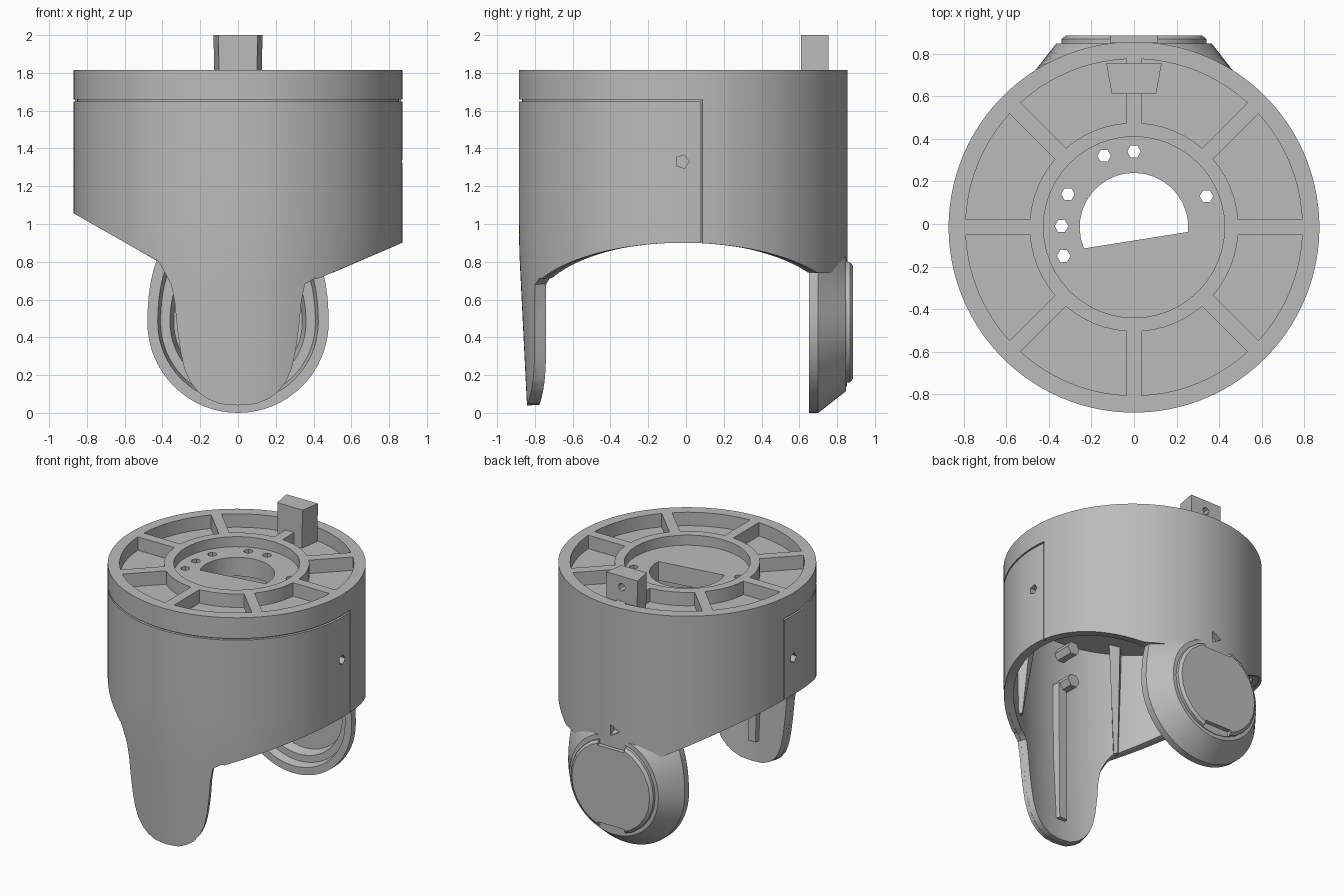
import bpy, bmesh, math
from math import sin, cos, pi, radians, asin
from mathutils import Vector

if "Cube" in bpy.data.objects:
    bpy.data.objects.remove(bpy.data.objects["Cube"])

CY = -0.015          # cylinder axis in y
R = 0.87             # outer radius
TOP, SEAM = 1.815, 1.655
parts = []

grey = bpy.data.materials.new("plain_grey")
grey.use_nodes = True
grey.diffuse_color = (0.5, 0.5, 0.5, 1)
grey.node_tree.nodes["Principled BSDF"].inputs["Base Color"].default_value = (0.5, 0.5, 0.5, 1)


def loft(name, rings, closed=False, keep=True):
    """Bridge rings of points; cap the ends unless the loft closes on itself."""
    bm = bmesh.new()
    rows = [[bm.verts.new(p) for p in ring] for ring in rings]
    n = len(rows[0])
    for i in range(len(rows) if closed else len(rows) - 1):
        a, b = rows[i], rows[(i + 1) % len(rows)]
        for j in range(n):
            k = (j + 1) % n
            bm.faces.new((a[j], a[k], b[k], b[j]))
    if not closed:
        bm.faces.new(rows[0])
        bm.faces.new(rows[-1])
    bmesh.ops.recalc_face_normals(bm, faces=bm.faces)
    mesh = bpy.data.meshes.new(name)
    bm.to_mesh(mesh)
    bm.free()
    obj = bpy.data.objects.new(name, mesh)
    bpy.context.collection.objects.link(obj)
    if keep:
        mesh.materials.append(grey)
        parts.append(obj)
    return obj


def prism(name, outline, z0, z1, keep=True):
    return loft(name, [[(x, y, z) for x, y in outline] for z in (z0, z1)], keep=keep)


def rod(name, r, n, p, q, keep=True):
    p, q = Vector(p), Vector(q)
    turn = (q - p).to_track_quat("Z", "Y")
    circle = [turn @ Vector((r * cos(2 * pi * i / n), r * sin(2 * pi * i / n), 0)) for i in range(n)]
    return loft(name, [[c + e for c in circle] for e in (p, q)], keep=keep)


def arc(r, a0, a1, n):
    return [(r * cos(a0 + (a1 - a0) * i / n), CY + r * sin(a0 + (a1 - a0) * i / n)) for i in range(n + 1)]


def cut(targets, cutters):
    """Subtract every cutter from every target, then delete the cutters."""
    for t in targets:
        for c in cutters:
            m = t.modifiers.new("cut", "BOOLEAN")
            m.operation, m.solver, m.object = "DIFFERENCE", "EXACT", c
        bpy.context.view_layer.update()
        done = bpy.data.meshes.new_from_object(t.evaluated_get(bpy.context.evaluated_depsgraph_get()))
        t.modifiers.clear()
        t.data = done
    for c in cutters:
        bpy.data.objects.remove(c)


# Lower edge of the shell: blunt front leg, rising side arches
LEG = [(0, .04), (.1, .047), (.17, .075), (.22, .11), (.265, .165), (.295, .235),
       (.315, .33), (.33, .45), (.34, .58), (.358, .68)]


def lower_edge(x, front):
    a = abs(x)
    side = .72 + (a - .45) * .43 if x > 0 else .8 + (a - .42) * .57
    if not front:
        return max(side, .74) if a > .3 else .74
    pts = LEG + [(.42, .72 if x > 0 else .8)]
    for (xa, za), (xb, zb) in zip(pts, pts[1:]):
        if a <= xb:
            return za + (zb - za) * (a - xa) / (xb - xa)
    return side


def shell(name, r0, r1, top, a0, a1, bottom=None, lift=0):
    full = a1 - a0 > 359.9
    steps = {round(a0 + (a1 - a0) * i / 150, 2) for i in range(151)}
    steps |= {round(-90 + s * math.degrees(asin(x / R)), 2) for x, z in LEG for s in (-1, 1)}
    steps = sorted(s for s in steps if a0 - .01 <= s <= a1 + .01)
    if full:
        steps.pop()
    rings = []
    for a in map(radians, steps):
        z0 = bottom if bottom else lower_edge(R * cos(a), sin(a) < 0) + lift
        zs = [z0 + (top - z0) * i / 8 for i in range(9)]
        ring = []
        for r, col in ((r1, zs), (r0, zs[::-1])):
            for z in col:
                rr = r - .05 * max(0, .9 - z) * max(0, -sin(a))
                ring.append((rr * cos(a), CY + rr * sin(a), z))
        rings.append(ring)
    return loft(name, rings, closed=full)


# Body wall, front cover and rear skin with a fine gap between them
s = 6.2
liner = shell("inner_wall", .805, .85, 1.62, -180, 180, lift=.003)
cover = shell("front_cover", .846, R, SEAM - .007, -180 - s, s)
rear = shell("rear_skin", .846, R, TOP, s + .5, 179.5 - s)
shell("front_rim", .846, R, TOP, -180.5 - s, s + .5, bottom=SEAM + .005)

# Side screw holes and the small notch above the rear cap
cut([liner, cover], [rod("hole", .037, 5, (sx * .83, -.02, 1.33), (sx * .95, -.02, 1.33), False) for sx in (-1, 1)])
cut([rear, liner], [rod("notch", .05, 3, (0, .81, .89), (0, .95, .89), False)])

# Top plate with eight pockets, a round recess, a D opening and screw holes
plate = prism("top_plate", arc(.852, 0, 2 * pi * 95 / 96, 95), 1.6, TOP)
cutters = []
for i in range(8):
    a = i * pi / 4
    def edge(r, a=a):
        d = asin(.036 / r)
        return a + d, a + pi / 4 - d
    (o0, o1), (i0, i1) = edge(.79), edge(.49)
    cutters.append(prism("pocket", arc(.79, o0, o1, 10) + arc(.49, i1, i0, 6), 1.715, 2, False))
cutters.append(prism("recess", arc(.425, 0, 2 * pi * 47 / 48, 47), 1.74, 2, False))
cutters.append(prism("d_opening", arc(.255, radians(-5), radians(203), 20), 1.5, 1.8, False))
for x, y in ((-.14, .32), (0, .34), (.34, .13), (-.31, .14), (-.34, -.01), (-.33, -.15)):
    cutters.append(rod("hole", .032, 6, (x, y, 1.5), (x, y, 1.8), False))
cut([plate], cutters)

# Upright tab on the plate with a blind hole in its back
tab = loft("rear_tab", [[(-w * .8, .61, z), (w * .8, .61, z), (w, .755, z), (-w, .755, z)]
                        for w, z in ((.122, 1.65), (.13, 2.0))])
cut([tab], [rod("hole", .028, 8, (0, .68, 1.92), (0, .9, 1.92), False)])


# Rear leg: straight-sided dish with a stepped hollow and a chamfered outside
def dish_ring(w, y, square, n=64):
    pts = []
    for i in range(n):
        c, d = cos(2 * pi * i / n), sin(2 * pi * i / n)
        x = math.copysign(abs(c) ** square, c) if d > 0 else c
        pts.append((w * x, y, .48 + w * d))
    return pts


loft("rear_leg", [dish_ring(*ring) for ring in
                  ((.365, .847, .9), (.48, .7, .35), (.48, .65, .35), (.425, .65, .35),
                   (.41, .71, .4), (.36, .71, .5), (.34, .78, .6))])

# Rear cap plate with notches above and below
cap = loft("rear_cap", [[(r * cos(k * pi / 12), y, .48 + r * sin(k * pi / 12)) for k in range(24)]
                        for r, y in ((.34, .82), (.34, .868), (.32, .885))])
cut([cap], [prism("notch", [(-.11, .852), (.11, .852), (.11, .95), (-.11, .95)], z - .04, z + .04, False)
            for z in (.155, .805)])

# Cable ridge, screw posts and stiffening ribs inside the front wall
loft("cable_ridge", [[(-.055, y - .05, z), (.03, y - .05, z), (.02, y, z), (-.045, y, z)]
                     for y, z in ((-.755, .2), (-.765, 1.25))])
for z in (1.25, 1.5):
    rod("screw_post", .05, 6, (-.04, -.83, z), (-.04, -.68, z))
for sx in (-1, 1):
    loft("inner_rib", [[(sx * (.43 - w), -.72, z), (sx * (.43 + w), -.69, z),
                        (sx * (.42 + w - d), -.68 + d, z), (sx * (.42 - w - d), -.7 + d, z)]
                       for w, d, z in ((.01, .01, .82), (.04, .08, 1.62))])

# Smooth round surfaces while keeping sharp edges
bpy.ops.object.select_all(action="DESELECT")
for o in parts:
    o.select_set(True)
bpy.context.view_layer.objects.active = parts[0]
bpy.ops.object.shade_smooth_by_angle(angle=radians(30))
